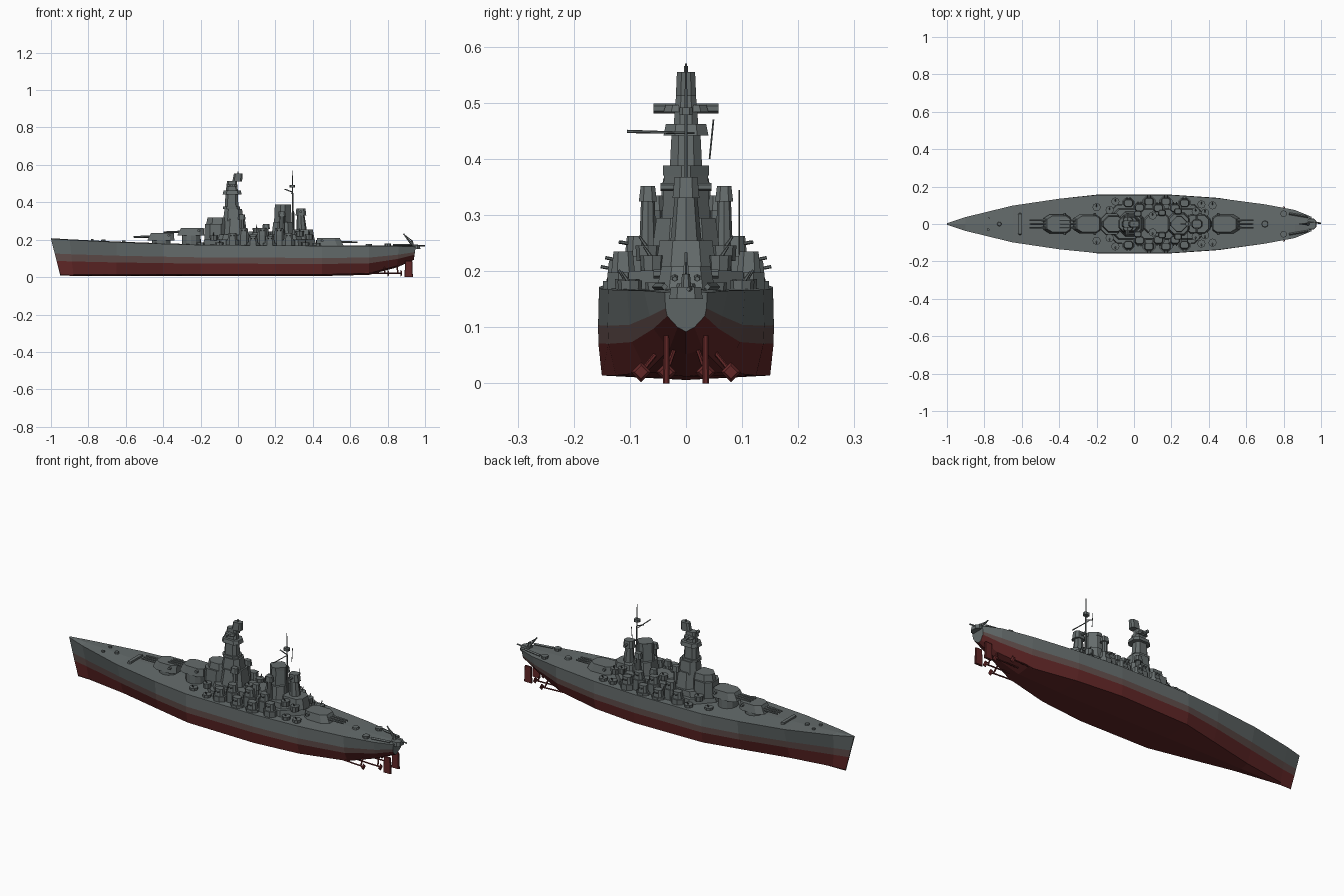
import bpy, bmesh, math
from mathutils import Vector


def mat(name, c):
    m = bpy.data.materials.new(name)
    m.diffuse_color = (*c, 1)
    return m


GREY = mat("sea_grey", (0.13, 0.15, 0.15))
BLEND = mat("waterline_brown", (0.12, 0.075, 0.07))
RED = mat("bottom_red", (0.12, 0.02, 0.02))


def finish(name, bm, mats=(GREY,)):
    bmesh.ops.recalc_face_normals(bm, faces=bm.faces)
    me = bpy.data.meshes.new(name)
    bm.to_mesh(me)
    bm.free()
    for m in mats:
        me.materials.append(m)
    ob = bpy.data.objects.new(name, me)
    bpy.context.collection.objects.link(ob)
    return ob


def prism(name, pts, z0, z1, top=1.0, shift=0.0, m=GREY):
    """Extrude a plan outline upwards, scaling and shifting its top."""
    bm = bmesh.new()
    cx = sum(p[0] for p in pts) / len(pts)
    cy = sum(p[1] for p in pts) / len(pts)
    lo = [bm.verts.new((x, y, z0)) for x, y in pts]
    hi = [bm.verts.new((cx + (x - cx) * top + shift, cy + (y - cy) * top, z1)) for x, y in pts]
    n = len(pts)
    bm.faces.new(lo)
    bm.faces.new(hi)
    for i in range(n):
        bm.faces.new((lo[i], lo[(i + 1) % n], hi[(i + 1) % n], hi[i]))
    return finish(name, bm, (m,))


def octa(x0, x1, y0, y1, k=0.25):
    """Rectangle with cut corners."""
    c = k * min(x1 - x0, y1 - y0)
    return [(x0 + c, y0), (x1 - c, y0), (x1, y0 + c), (x1, y1 - c),
            (x1 - c, y1), (x0 + c, y1), (x0, y1 - c), (x0, y0 + c)]


def block(name, x0, x1, w, z0, z1, top=1.0, y=0.0, k=0.25, shift=0.0):
    return prism(name, octa(x0, x1, y - w, y + w, k), z0, z1, top, shift)


def rod(name, a, b, r, r2=None, sides=6, m=GREY):
    a, b = Vector(a), Vector(b)
    bm = bmesh.new()
    bmesh.ops.create_cone(bm, cap_ends=True, segments=sides, radius1=r,
                          radius2=r if r2 is None else r2, depth=(b - a).length)
    rot = (b - a).to_track_quat('Z', 'Y')
    for v in bm.verts:
        v.co = rot @ v.co + (a + b) / 2
    return finish(name, bm, (m,))


# Hull: x top, x bottom, half widths (deck, middle, bottom), z deck, z bottom
sections = [(-1.0, -0.95, .004, .003, .002, .205, .008),
            (-0.9, -0.88, .037, .018, .010, .199, .007),
            (-.65, -.65, .098, .072, .045, .187, .006),
            (-.4, -.4, .135, .125, .10, .178, .006),
            (-.2, -.2, .155, .157, .143, .172, .006),
            (.2, .2, .155, .157, .150, .169, .006),
            (.45, .45, .138, .140, .125, .167, .006),
            (.7, .7, .105, .100, .070, .166, .012),
            (.86, .85, .075, .062, .030, .165, .052),
            (.95, .94, .038, .036, .015, .162, .092)]
bm = bmesh.new()
rings = []
for xt, xb, wt, wm, wb, zt, zb in sections:
    half = []
    for t in (1, .6, .4, 0):
        w = wm + (wt - wm) * (t - .5) * 2 if t >= .5 else wb + (wm - wb) * min(1, t * 2.2)
        half.append((xb + (xt - xb) * t, w, zb + (zt - zb) * t + (.008 if t == 0 else 0)))
    ring = [(xt, 0, zt + .003)] + half + [(xb, 0, zb)] + [(x, -y, z) for x, y, z in half[::-1]]
    rings.append([bm.verts.new(p) for p in ring])
n = len(rings[0])
band = (0, 0, 1, 2, 2, 2, 2, 1, 0, 0)
for a, b in zip(rings, rings[1:]):
    for i in range(n):
        f = bm.faces.new((a[i], a[(i + 1) % n], b[(i + 1) % n], b[i]))
        f.material_index = band[i]
bm.faces.new(rings[0])
bm.faces.new(rings[-1])
finish("hull", bm, (GREY, BLEND, RED))


# Main gun turrets, d = direction of the barrels
def turret(name, x, z, deck, d):
    rod(name + "_barbette", (x, 0, deck), (x, 0, z), .05, sides=12)
    plan = [(.075, .03), (.04, .052), (-.045, .052), (-.07, .035)]
    pts = [(x + d * px, py) for px, py in plan] + [(x + d * px, -py) for px, py in plan[::-1]]
    prism(name + "_gunhouse", pts, z, z + .040, .84, -.008 * d)
    for y in (-.02, 0, .02):
        rod(name + "_barrel", (x + d * .05, y, z + .020), (x + d * .148, y, z + .018), .007, .0045)
    rod(name + "_rangefinder", (x - d * .04, -.058, z + .027), (x - d * .04, .058, z + .027), .008)


turret("front_turret", -.41, .197, .16, -1)
turret("raised_turret", -.25, .222, .16, -1)
turret("rear_turret", .49, .168, .16, 1)

# Superstructure decks
block("main_house", -.19, .42, .105, .16, .200, .97, k=.45)
block("upper_house", -.15, .38, .082, .200, .228, .96, k=.4)
block("front_bridge", -.18, -.06, .058, .2, .285, .95)
block("bridge_cabin", -.17, -.05, .045, .285, .318, .88, k=.35)
block("tower_base", -.08, .05, .068, .225, .31, .8)
block("tower_skirt", -.08, .03, .048, .30, .365, .85)
block("mid_house", .05, .2, .05, .225, .245, .9)
block("rear_house", .27, .41, .055, .2, .255, .85)

# Fire control tower
block("tower_shaft", -.072, .004, .030, .36, .45, .85)
block("tower_gallery", -.08, .012, .036, .365, .377)
block("tower_lookout", -.082, .02, .040, .442, .462, .9)
block("tower_cap", -.065, .0, .022, .46, .515, .8)
rod("tower_rangefinder", (-.035, -.058, .490), (-.035, .058, .490), .009, sides=6)
block("tower_wing", -.06, -.005, .04, .484, .496, .9)
block("top_director", -.03, .022, .018, .512, .555, .9, shift=.006)
rod("top_aerial", (.0, 0, .55), (.0, 0, .566), .004)

# Funnel, masts and aerials
block("funnel", .19, .29, .045, .225, .385, .86, k=.4)
block("funnel_skirt", .18, .30, .062, .225, .295, .85)
block("funnel_rim", .198, .284, .041, .370, .388, k=.4)
rod("main_mast", (.295, 0, .25), (.29, 0, .57), .006, .002)
rod("mast_yard", (.285, -.105, .449), (.285, .015, .446), .003, .002)
rod("mast_gaff", (.29, 0, .455), (.25, 0, .47), .003)
rod("side_aerial", (.29, .042, .40), (.29, .049, .47), .0015)
rod("deck_pole", (.30, .095, .23), (.30, .095, .345), .0015)
block("mast_radar", .275, .305, .012, .478, .492)
rod("rear_director_column", (.34, 0, .25), (.335, 0, .335), .028, .02, 8)
block("rear_director", .308, .365, .024, .33, .368, .85)
rod("rear_rangefinder", (.335, -.045, .35), (.335, .045, .35), .007)

# Secondary guns, directors and light gun tubs on both sides
for s in (-1, 1):
    for x, y, z in ((-.03, .112, .198), (.08, .120, .182), (.17, .120, .182), (.27, .112, .198),
                    (.03, .088, .226), (.13, .085, .226), (.22, .085, .226)):
        block("gun_sponson", x - .035, x + .035, .028, .158, z, y=s * y, k=.35)
        block("twin_mount", x - .026, x + .026, .021, z, z + .037, .82, y=s * y)
        for o in (-.008, .008):
            rod("twin_barrel", (x + o, s * y, z + .02), (x + o, s * (y + .032), z + .026), .003)
    for x, y, z in ((.02, .055, .335), (.235, .068, .352), (.15, .06, .285)):
        rod("director_column", (x, s * y, .22), (x, s * y, z - .02), .016, .012, 8)
        block("side_director", x - .021, x + .021, .016, z - .028, z, .8, y=s * y)
    for x, y, z in ((-.2, .09, .168), (-.13, .075, .205), (-.1, .12, .168), (.36, .105, .168),
                    (.38, .06, .21), (.1, .045, .245), (.42, .1, .165), (.33, .068, .228)):
        rod("gun_tub", (x, s * y, z - .01), (x, s * y, z + .018), .02, .022, 8)
        rod("light_gun", (x, s * y, z + .012), (x, s * (y + .015), z + .034), .004, .002)
    # Stern tubs and catapults
    rod("stern_tub", (.8, s * .055, .16), (.8, s * .055, .18), .016, .018, 8)
    rod("catapult", (.83, s * .055, .172), (.93, s * .038, .172), .006, sides=4)
    rod("bow_bollard", (-.78, s * .03, .19), (-.78, s * .03, .203), .008)
    # Rudders, shafts and screws
    prism("rudder", octa(.89, .935, s * .035 - .006, s * .035 + .006), 0, .085, .85, m=RED)
    for y, x in ((.035, .87), (.08, .80)):
        rod("screw_shaft", (x - .14, s * y * .9, .022), (x, s * y, .02), .004, m=RED)
        rod("screw", (x, s * y, .02), (x + .006, s * y, .02), .018, .012, 4, RED)
        rod("shaft_strut", (x - .015, s * y, .02), (x - .02, s * y * .6, .06), .004, m=RED)

# Deck fittings and stern crane
block("breakwater", -.62, -.60, .06, .18, .197, .9)
rod("capstan", (-.72, 0, .185), (-.72, 0, .202), .014, .01, 8)
rod("deck_hatch", (.7, 0, .16), (.7, 0, .178), .02, .016, 8)
rod("crane_post", (.93, 0, .155), (.93, 0, .195), .011, .007)
rod("crane_jib", (.93, 0, .175), (.885, 0, .232), .007, .003)
rod("crane_stay", (.93, 0, .195), (.885, 0, .230), .002)
rod("stern_rail", (.93, .012, .168), (1.0, .004, .168), .006, .004, 4)
block("stern_platform", .92, .975, .03, .15, .172, .9)
